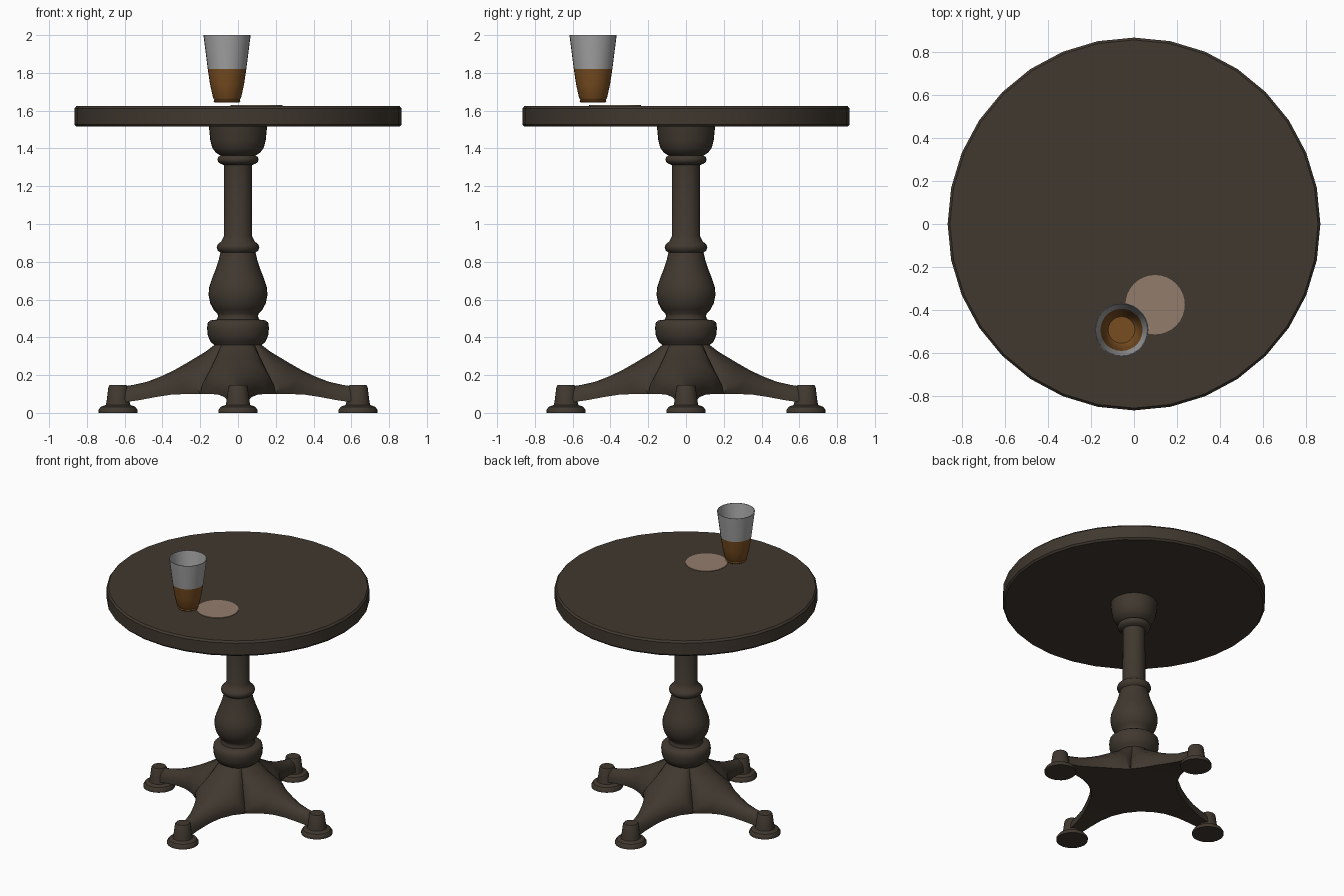
import bpy, bmesh, math
from mathutils import Matrix

if "Cube" in bpy.data.objects:
    bpy.data.objects.remove(bpy.data.objects["Cube"])


def material(name, rgb):
    m = bpy.data.materials.new(name)
    m.diffuse_color = (*rgb, 1)
    m.use_nodes = True
    m.node_tree.nodes["Principled BSDF"].inputs["Base Color"].default_value = m.diffuse_color
    return m


WOOD = material("dark wood", (0.052, 0.040, 0.029))
MAT = material("tan coaster", (0.29, 0.205, 0.15))
GLASS = material("grey glass", (0.38, 0.38, 0.38))
DRINK = material("brown drink", (0.19, 0.075, 0.015))


def finish(name, bm, mats, angle=35, loc=(0, 0, 0)):
    bmesh.ops.remove_doubles(bm, verts=bm.verts, dist=1e-4)
    bmesh.ops.recalc_face_normals(bm, faces=bm.faces)
    me = bpy.data.meshes.new(name)
    bm.to_mesh(me)
    bm.free()
    for m in mats:
        me.materials.append(m)
    for p in me.polygons:
        p.use_smooth = True
    me.set_sharp_from_angle(angle=math.radians(angle))
    ob = bpy.data.objects.new(name, me)
    ob.location = loc
    bpy.context.collection.objects.link(ob)
    return ob


def lathe(name, profile, sides, mats, loc=(0, 0, 0), angle=35):
    """Spin a closed (radius, z) profile that starts and ends on the axis."""
    bm = bmesh.new()
    rings = []
    for r, z in profile:
        if r == 0:
            rings.append([bm.verts.new((0, 0, z))] * sides)
        else:
            rings.append([bm.verts.new((r * math.cos(2 * math.pi * k / sides),
                                        r * math.sin(2 * math.pi * k / sides), z))
                          for k in range(sides)])
    for a, b in zip(rings, rings[1:]):
        for k in range(sides):
            j = (k + 1) % sides
            vs = list(dict.fromkeys((a[k], a[j], b[j], b[k])))
            if len(vs) > 2:
                bm.faces.new(vs)
    return finish(name, bm, mats, angle, loc)


# Round top
lathe("table_top", [(0, 1.515), (0.855, 1.515), (0.866, 1.527), (0.866, 1.612),
                    (0.855, 1.625), (0, 1.625)], 32, [WOOD])

# Turned column
lathe("column", [
    (0, 0.30), (0.11, 0.30), (0.125, 0.36), (0.145, 0.375), (0.16, 0.41), (0.164, 0.45),
    (0.160, 0.478), (0.145, 0.490), (0.112, 0.494), (0.106, 0.51), (0.108, 0.525),
    (0.128, 0.545), (0.147, 0.58), (0.156, 0.625), (0.153, 0.665), (0.138, 0.71),
    (0.118, 0.76), (0.102, 0.81), (0.093, 0.848), (0.107, 0.860), (0.113, 0.877),
    (0.107, 0.893), (0.088, 0.908), (0.075, 0.935), (0.074, 1.312), (0.09, 1.318),
    (0.105, 1.328), (0.109, 1.342), (0.104, 1.356), (0.092, 1.362), (0.118, 1.378),
    (0.137, 1.405), (0.147, 1.445), (0.154, 1.515), (0, 1.515)], 32, [WOOD], angle=50)

# Four-armed base: each arm is lofted between a ridge line and a lower edge line
RIDGE = [(.125, .36), (.17, .325), (.22, .295), (.275, .262), (.34, .225),
         (.41, .192), (.48, .165), (.555, .148), (.61, .14)]
EDGE = [(.088, .088, .36), (.122, .122, .28), (.162, .162, .185), (.2, .2, .1),
        (.27, .145, .1), (.35, .105, .097), (.43, .075, .085), (.52, .055, .068),
        (.61, .045, .055)]
N = 10
bm = bmesh.new()
for q in range(4):
    rot = Matrix.Rotation(q * math.pi / 2, 3, 'Z')
    rows = []
    for (cx, cz), (ex, ey, ez) in zip(RIDGE, EDGE):
        row = []
        for k in range(N + 1):
            a = (k / N * 2 - 1) * math.pi / 2
            c, s = math.cos(a), math.sin(a)
            v = bm.verts.new((ex + (cx - ex) * c, ey * s, ez + (cz - ez) * c))
            v.co = rot @ v.co
            row.append(v)
        rows.append(row)
    for i in range(len(rows) - 1):
        a, b = rows[i], rows[i + 1]
        for k in range(N):
            bm.faces.new((a[k], a[k + 1], b[k + 1], b[k]))
        if i >= 3:
            bm.faces.new((a[0], b[0], b[N], a[N]))
    bm.faces.new(rows[-1])
bm.faces.new([bm.verts.new((x, y, 0.1)) for x, y in
              ((.2, .2), (-.2, .2), (-.2, -.2), (.2, -.2))])
finish("base_arms", bm, [WOOD], 50)

# Feet
for name, x, y in (("right_foot", 1, 0), ("left_foot", -1, 0),
                   ("front_foot", 0, -1), ("back_foot", 0, 1)):
    lathe(name, [(0, 0), (0.104, 0), (0.104, 0.014), (0.092, 0.032), (0.065, 0.042),
                 (0.061, 0.06), (0.051, 0.138), (0.045, 0.147), (0, 0.147)],
          24, [WOOD], (0.635 * x, 0.635 * y, 0))

# Flat coaster
lathe("coaster", [(0, 1.624), (0.138, 1.624), (0.138, 1.629), (0, 1.629)],
      32, [MAT], (0.098, -0.375, 0))

# Cup: lower part brown, upper part grey
cup = lathe("cup", [
    (0, 1.643), (0.066, 1.643), (0.071, 1.650), (0.067, 1.657), (0.074, 1.668),
    (0.090, 1.74), (0.102, 1.82), (0.125, 2.0), (0.121, 2.0), (0.098, 1.82),
    (0.086, 1.74), (0.070, 1.672), (0.062, 1.662), (0, 1.662)],
    28, [GLASS, DRINK], (-0.058, -0.492, 0))
for p in cup.data.polygons:
    p.material_index = 1 if p.center.z < 1.82 else 0
